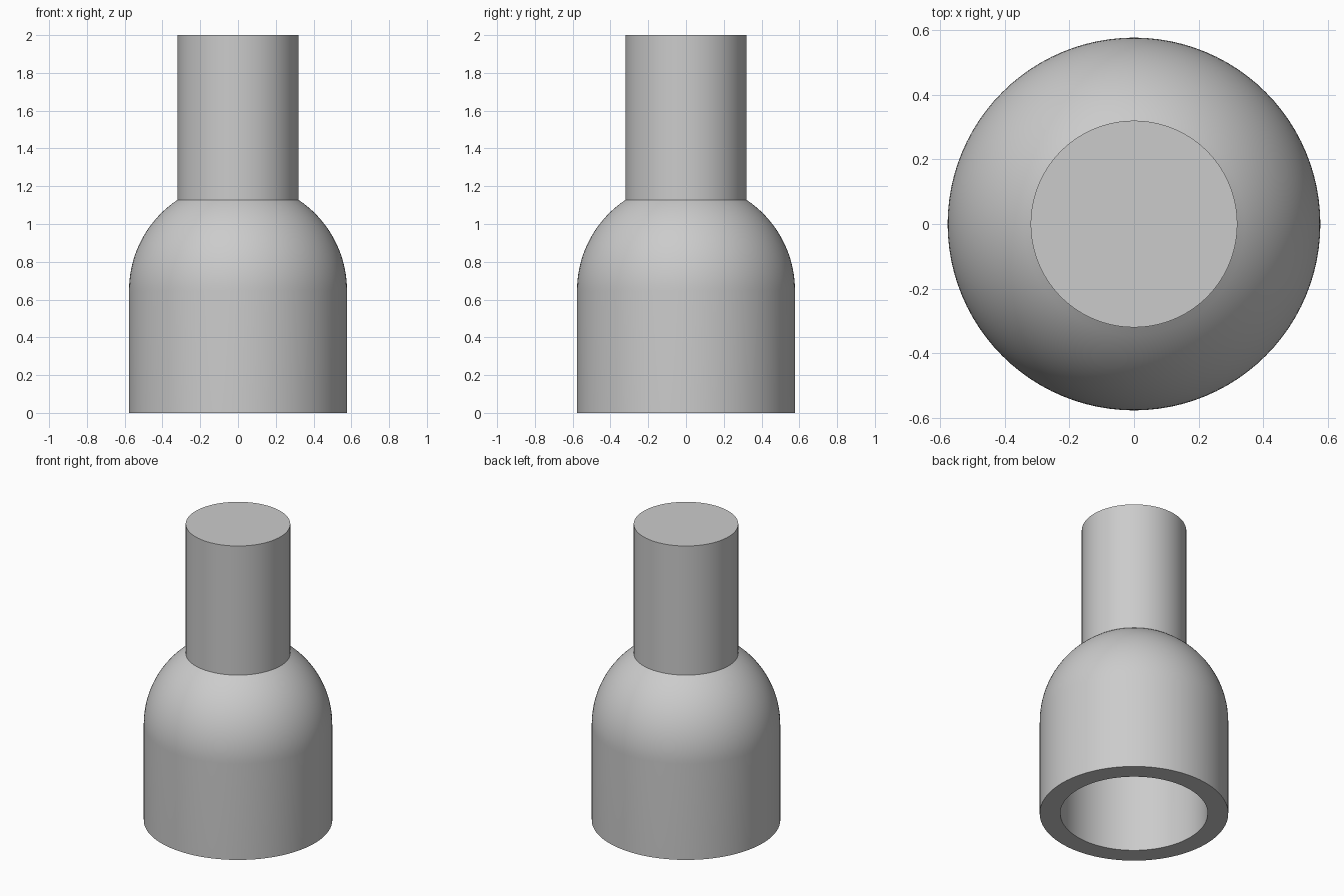
import bpy
import bmesh
from math import cos, sin, asin, radians, pi

cube = bpy.data.objects.get("Cube")
if cube:
    bpy.data.objects.remove(cube, do_unlink=True)

OUTER, INNER, NECK = 0.577, 0.451, 0.32
DOME_Z, TOP = 0.648, 2.0
SEGMENTS, RINGS = 96, 20

grey = bpy.data.materials.new("light_grey")
grey.use_nodes = True
colour = (0.6, 0.6, 0.6, 1)
grey.diffuse_color = colour
grey.node_tree.nodes["Principled BSDF"].inputs["Base Color"].default_value = colour


def dome(radius, start, end):
    """Arc profile around the dome centre, from one elevation to another."""
    angles = [start + (end - start) * i / RINGS for i in range(RINGS + 1)]
    return [(radius * cos(a), DOME_Z + radius * sin(a)) for a in angles]


def lathe(name, profile):
    """Spin an (r, z) profile around the z axis."""
    bm = bmesh.new()
    verts = [bm.verts.new((r, 0, z)) for r, z in profile]
    edges = [bm.edges.new(pair) for pair in zip(verts, verts[1:])]
    bmesh.ops.spin(bm, geom=verts + edges, cent=(0, 0, 0), axis=(0, 0, 1),
                   angle=2 * pi, steps=SEGMENTS, use_merge=True)
    bmesh.ops.remove_doubles(bm, verts=bm.verts, dist=1e-5)
    bmesh.ops.recalc_face_normals(bm, faces=bm.faces)
    mesh = bpy.data.meshes.new(name)
    bm.to_mesh(mesh)
    bm.free()
    mesh.materials.append(grey)
    obj = bpy.data.objects.new(name, mesh)
    bpy.context.collection.objects.link(obj)
    bpy.ops.object.select_all(action="DESELECT")
    obj.select_set(True)
    bpy.context.view_layer.objects.active = obj
    bpy.ops.object.shade_smooth_by_angle(angle=radians(30))
    return obj


# Hollow domed cup with an open bottom, joined to a solid neck with a flat top
cavity = dome(INNER, pi / 2, 0)
cavity[0] = (0, DOME_Z + INNER)
shell = dome(OUTER, 0, pi / 2 - asin(NECK / OUTER))
lathe("domed_cup_with_neck",
      cavity + [(INNER, 0), (OUTER, 0)] + shell + [(NECK, TOP), (0, TOP)])
